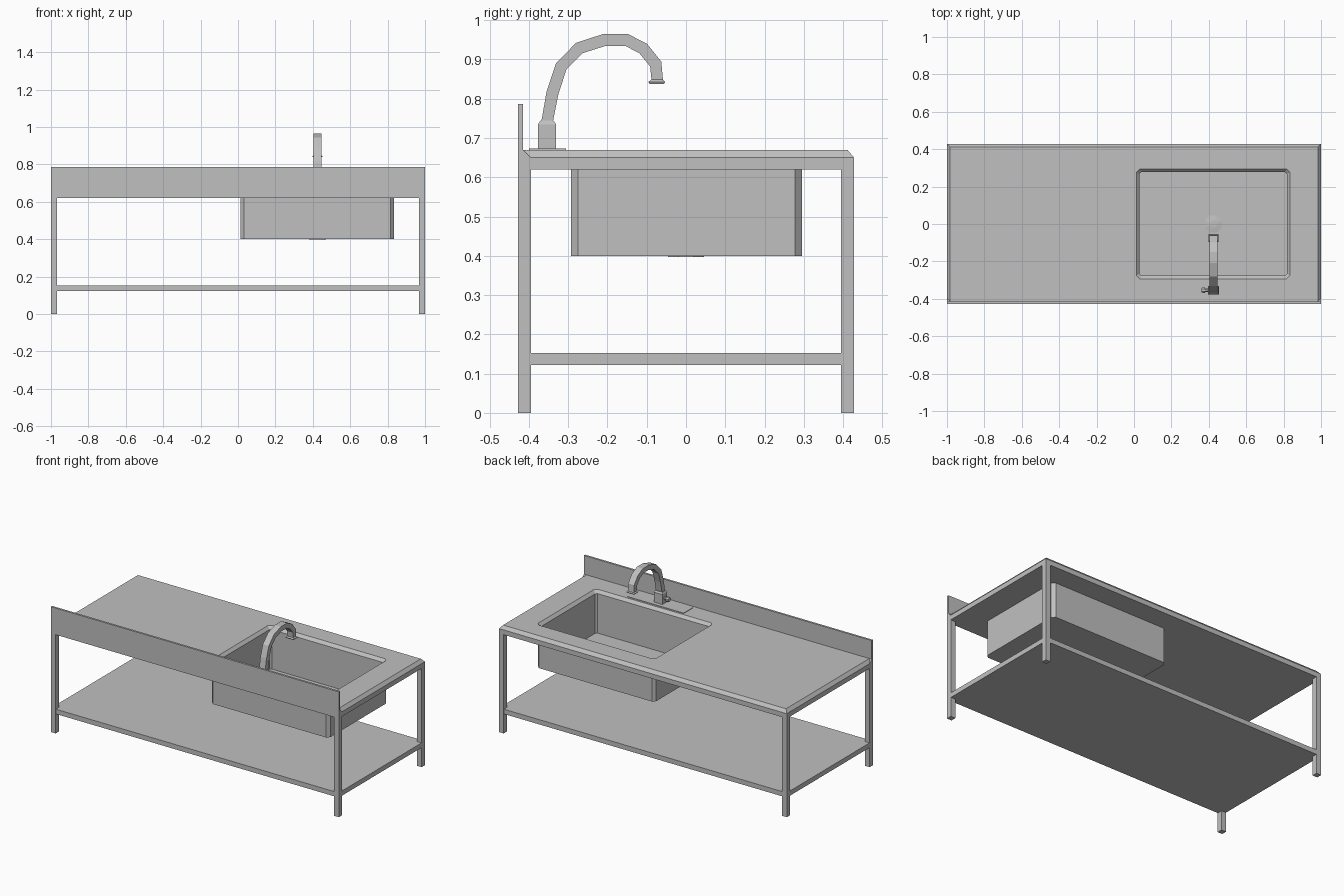
import bpy, bmesh, math
from mathutils import Vector

if "Cube" in bpy.data.objects:
    bpy.data.objects.remove(bpy.data.objects["Cube"], do_unlink=True)

steel = bpy.data.materials.new("brushed_steel_grey")
steel.use_nodes = True
COLOUR = (0.53, 0.53, 0.53, 1.0)
steel.diffuse_color = COLOUR
steel.node_tree.nodes["Principled BSDF"].inputs["Base Color"].default_value = COLOUR


def finish(bm, name):
    bmesh.ops.recalc_face_normals(bm, faces=bm.faces[:])
    mesh = bpy.data.meshes.new(name)
    bm.to_mesh(mesh)
    bm.free()
    mesh.materials.append(steel)
    obj = bpy.data.objects.new(name, mesh)
    bpy.context.collection.objects.link(obj)
    return obj


def loft(bm, rings, caps=True):
    """Skin a list of closed rings; returns the vertex rings."""
    vs = [[bm.verts.new(p) for p in r] for r in rings]
    n = len(vs[0])
    for a, b in zip(vs, vs[1:]):
        for i in range(n):
            j = (i + 1) % n
            bm.faces.new((a[i], a[j], b[j], b[i]))
    if caps:
        bm.faces.new(vs[0])
        bm.faces.new(vs[-1])
    return vs


def rect(x0, x1, y0, y1, z):
    return [(x0, y0, z), (x1, y0, z), (x1, y1, z), (x0, y1, z)]


def chamfered(x0, x1, y0, y1, c, z):
    return [(x0 + c, y0, z), (x1 - c, y0, z), (x1, y0 + c, z), (x1, y1 - c, z),
            (x1 - c, y1, z), (x0 + c, y1, z), (x0, y1 - c, z), (x0, y0 + c, z)]


def circle(cx, cy, z, r, n=8):
    return [(cx + r * math.cos(math.tau * (i + 0.5) / n),
             cy + r * math.sin(math.tau * (i + 0.5) / n), z) for i in range(n)]


def solid(name, rings):
    bm = bmesh.new()
    loft(bm, rings)
    return finish(bm, name)


def box(name, x0, x1, y0, y1, z0, z1):
    return solid(name, [rect(x0, x1, y0, y1, z0), rect(x0, x1, y0, y1, z1)])


HALF_Y = 0.428
LEG = 0.033

# Legs
for sx, side in ((1, "left"), (-1, "right")):
    for sy, end in ((-1, "front"), (1, "back")):
        xs = sorted((sx, sx * (1 - LEG)))
        ys = sorted((sy * HALF_Y, sy * (HALF_Y - LEG)))
        box(f"{end}_{side}_leg", *xs, *ys, 0, 0.621)

# Lower shelf
box("lower_shelf", -0.999, 0.999, -HALF_Y + 0.001, HALF_Y - 0.001, 0.122, 0.152)

# Upright panel with its sloped foot, extruded along x
profile = [(-0.428, 0.62), (-0.395, 0.62), (-0.395, 0.65),
           (-0.415, 0.67), (-0.415, 0.787), (-0.428, 0.787)]
solid("splash_panel", [[(x, y, z) for y, z in profile] for x in (-1, 1)])

# Worktop slab with bevelled rim and an opening for the bowl
SINK = (0.013, 0.834, -0.293, 0.295)
bm = bmesh.new()
outer = loft(bm, [rect(-1, 1, -0.395, HALF_Y, 0.62),
                  rect(-1, 1, -0.395, HALF_Y, 0.65),
                  rect(-0.983, 0.983, -0.415, HALF_Y - 0.017, 0.67)], caps=False)
hole = loft(bm, [chamfered(*SINK, 0.018, z) for z in (0.62, 0.67)], caps=False)
for a, b in ((outer[0], hole[0]), (outer[-1], hole[-1])):
    edges = [bm.edges.get((r[i], r[i - 1])) for r in (a, b) for i in range(len(r))]
    bmesh.ops.triangle_fill(bm, use_beauty=True, edges=edges, normal=(0, 0, 1))
finish(bm, "worktop")

# Sink bowl: outer shell, bevelled lip and inner well
t = 0.017
inner = (SINK[0] + t, SINK[1] - t, SINK[2] + t, SINK[3] - t)
solid("sink_bowl", [chamfered(*SINK, 0.018, 0.40), chamfered(*SINK, 0.018, 0.67),
                    chamfered(*inner, 0.010, 0.652), chamfered(*inner, 0.010, 0.404)])

# Drain
FX = 0.425
solid("drain", [circle(FX, 0, 0.397, 0.05), circle(FX, 0, 0.405, 0.05),
                circle(FX, 0, 0.409, 0.02)])

# Tap mounting plate and base
box("tap_plate", FX - 0.195, FX + 0.195, -0.40, -0.305, 0.669, 0.673)
solid("tap_base", [rect(FX - 0.03, FX + 0.03, -0.377, -0.331, 0.67),
                   rect(FX - 0.03, FX + 0.03, -0.377, -0.331, 0.735),
                   rect(FX - 0.024, FX + 0.024, -0.370, -0.338, 0.745)])

# Curved spout: rectangular section swept along a path in the y-z plane
path = [Vector(p) for p in ((-0.354, 0.74), (-0.340, 0.815), (-0.318, 0.882),
                            (-0.272, 0.929), (-0.207, 0.950), (-0.152, 0.950),
                            (-0.109, 0.928), (-0.077, 0.888), (-0.073, 0.845))]
rings = []
for i, p in enumerate(path):
    d = (path[min(i + 1, len(path) - 1)] - path[max(i - 1, 0)]).normalized()
    n = Vector((-d.y, d.x)) * (0.0145 if i in (0, len(path) - 1) else 0.0155)
    a, b = p + n, p - n
    rings.append([(FX - 0.021, *a), (FX + 0.021, *a), (FX + 0.021, *b), (FX - 0.021, *b)])
solid("tap_spout", rings)

# Flared spout tip
solid("spout_tip", [rect(FX - 0.021, FX + 0.021, -0.088, -0.060, 0.849),
                    rect(FX - 0.028, FX + 0.028, -0.096, -0.053, 0.843),
                    rect(FX - 0.026, FX + 0.026, -0.093, -0.056, 0.838)])

# Side knob on the tap base
def knob_ring(x, r):
    return [(x, y, z) for y, z, _ in circle(-0.354, 0.703, 0, r)]


solid("tap_knob", [knob_ring(FX - 0.028, 0.009), knob_ring(FX - 0.046, 0.009),
                   knob_ring(FX - 0.046, 0.016), knob_ring(FX - 0.063, 0.014)])
